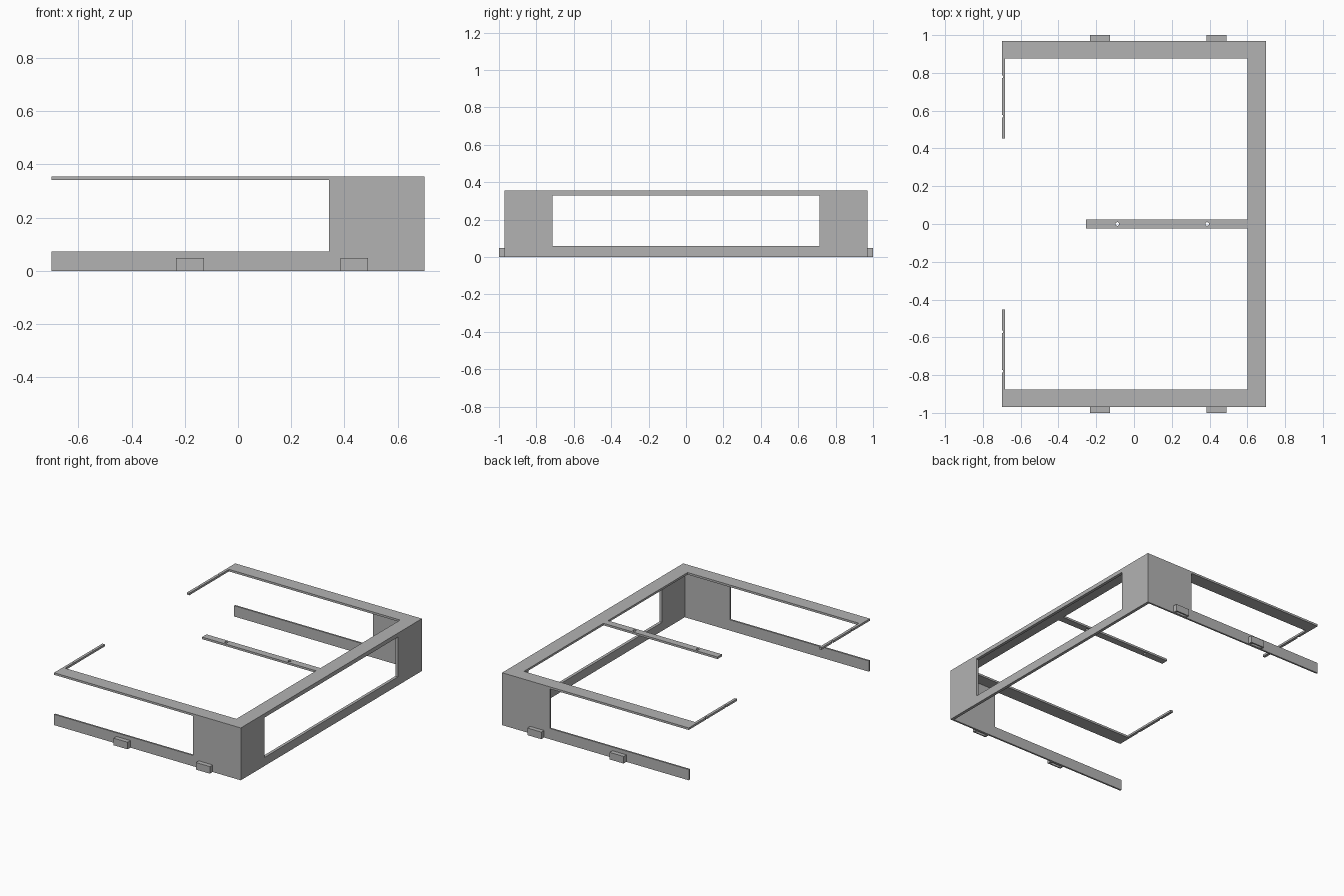
import bpy
import bmesh
from mathutils import Vector

old = bpy.data.objects.get("Cube")
if old:
    bpy.data.objects.remove(old, do_unlink=True)

grey = bpy.data.materials.new("plain grey")
grey.use_nodes = True
colour = (0.45, 0.45, 0.45, 1)
grey.diffuse_color = colour
grey.node_tree.nodes["Principled BSDF"].inputs["Base Color"].default_value = colour


def finish(name, bm):
    mesh = bpy.data.meshes.new(name)
    bm.to_mesh(mesh)
    bm.free()
    mesh.materials.append(grey)
    obj = bpy.data.objects.new(name, mesh)
    bpy.context.collection.objects.link(obj)
    return obj


def box(name, low, high):
    low, high = Vector(low), Vector(high)
    bm = bmesh.new()
    bmesh.ops.create_cube(bm, size=1)
    bmesh.ops.scale(bm, vec=high - low, verts=bm.verts)
    bmesh.ops.translate(bm, vec=(low + high) / 2, verts=bm.verts)
    return finish(name, bm)


def drill(x, y, radius=0.01):
    bm = bmesh.new()
    bmesh.ops.create_cone(bm, cap_ends=True, segments=12,
                          radius1=radius, radius2=radius, depth=0.2)
    bmesh.ops.translate(bm, vec=(x, y, TOP), verts=bm.verts)
    return finish("drill", bm)


def cut(target, cutter):
    cutter.hide_render = True
    mod = target.modifiers.new("cut", "BOOLEAN")
    mod.operation = "DIFFERENCE"
    mod.solver = "EXACT"
    mod.object = cutter
    bpy.context.view_layer.objects.active = target
    bpy.ops.object.modifier_apply(modifier=mod.name)
    bpy.data.objects.remove(cutter, do_unlink=True)


X, Y, TOP, UNDER = 0.70, 0.97, 0.355, 0.341

# Frame: a solid block hollowed into thin walls under a flat rim
frame = box("frame", (-X, -Y, 0), (X, Y, TOP))
cut(frame, box("interior", (-1, -Y + 0.012, -1), (X - 0.02, Y - 0.012, UNDER)))

# Openings in the two long walls and in the end wall
cut(frame, box("side_opening", (-1, -2, 0.073), (0.342, 2, UNDER)))
cut(frame, box("end_opening", (0.5, -0.715, 0.058), (1, 0.715, 0.328)))

# Rim windows either side of the centre bar, and the gap between the arms
for side in (-1, 1):
    near, far = sorted((side * 0.024, side * 0.877))
    cut(frame, box("window", (-0.682, near, 0.3), (0.602, far, 0.5)))
cut(frame, box("arm_gap", (-1, -0.453, 0.3), (-0.253, 0.453, 0.5)))

# Screw holes in the centre bar and notches in the arms
for x in (-0.088, 0.387):
    cut(frame, drill(x, 0))
for side in (-1, 1):
    for y in (0.57, 0.78):
        cut(frame, drill(-X, side * y, 0.008))

# Hollow mounting tabs along the foot of both long walls
for side, label in ((-1, "front"), (1, "back")):
    for x, place in ((-0.18, "right"), (0.437, "left")):
        near, far = sorted((side * (Y - 0.004), side))
        tab = box(f"{label}_{place}_tab", (x - 0.052, near, 0), (x + 0.052, far, 0.048))
        near, far = sorted((side * (Y + 0.004), side * 0.992))
        cut(tab, box("pocket", (x - 0.04, near, -1), (x + 0.04, far, 0.036)))
